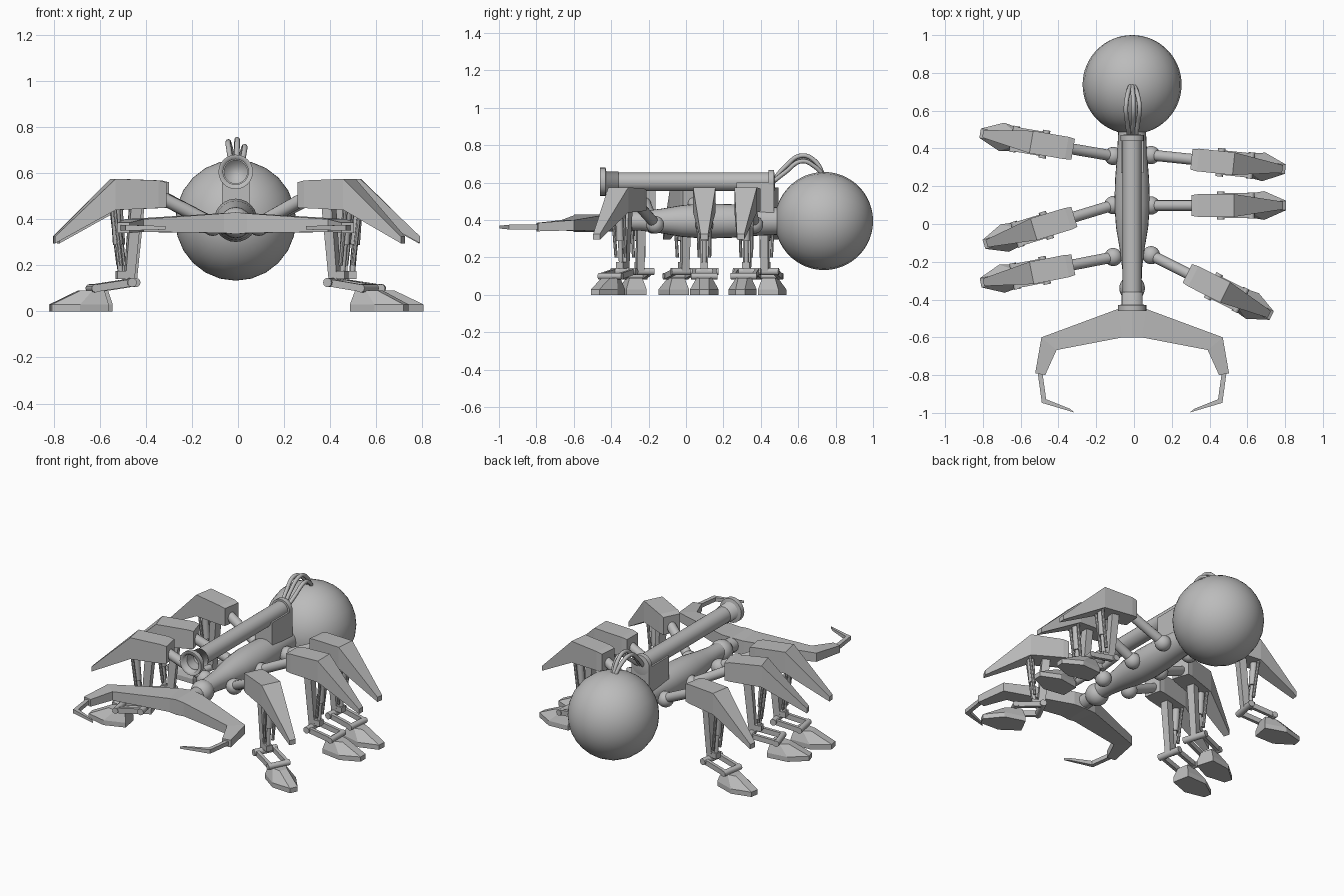
import bpy, bmesh, math
from mathutils import Matrix, Vector

cube = bpy.data.objects.get("Cube")
if cube:
    bpy.data.objects.remove(cube, do_unlink=True)

grey = bpy.data.materials.new("plain_grey")
grey.use_nodes = True
grey.diffuse_color = (0.5, 0.5, 0.5, 1)
grey.node_tree.nodes["Principled BSDF"].inputs["Base Color"].default_value = (0.5, 0.5, 0.5, 1)

CX = -0.01  # centre line of the body
HOME = Matrix.Translation((CX, 0, 0))


def finish(name, bm, matrix, smooth):
    bmesh.ops.recalc_face_normals(bm, faces=bm.faces)
    mesh = bpy.data.meshes.new(name)
    bm.to_mesh(mesh)
    bm.free()
    mesh.materials.append(grey)
    if smooth:
        mesh.shade_smooth()
        mesh.set_sharp_from_angle(angle=math.radians(35))
    obj = bpy.data.objects.new(name, mesh)
    obj.matrix_world = matrix
    bpy.context.collection.objects.link(obj)
    return obj


def loft(name, rings, matrix=HOME, smooth=False):
    """Skin a row of closed rings and cap both ends."""
    bm = bmesh.new()
    rows = [[bm.verts.new(p) for p in ring] for ring in rings]
    n = len(rows[0])
    for a, b in zip(rows, rows[1:]):
        for i in range(n):
            j = (i + 1) % n
            bm.faces.new((a[i], a[j], b[j], b[i]))
    bm.faces.new(rows[0])
    bm.faces.new(rows[-1])
    return finish(name, bm, matrix, smooth)


def turned(name, profile, z, sides=24):
    """Solid of revolution along y from (radius, y) pairs."""
    angles = [math.tau * i / sides for i in range(sides)]
    rings = [[(r * math.cos(a), y, z + r * math.sin(a)) for a in angles] for r, y in profile]
    return loft(name, rings, smooth=True)


def rod(name, p, q, r, matrix=HOME, sides=12):
    p, q = Vector(p), Vector(q)
    d = q - p
    bm = bmesh.new()
    place = Matrix.Translation((p + q) / 2) @ d.to_track_quat('Z', 'Y').to_matrix().to_4x4()
    bmesh.ops.create_cone(bm, cap_ends=True, segments=sides, radius1=r, radius2=r,
                          depth=d.length, matrix=place)
    return finish(name, bm, matrix, True)


def ball(name, centre, r, matrix=HOME, seg=16, rings=12):
    bm = bmesh.new()
    place = Matrix.Translation(centre) @ Matrix.Rotation(math.pi / 2, 4, 'X')
    bmesh.ops.create_uvsphere(bm, u_segments=seg, v_segments=rings, radius=r, matrix=place)
    obj = finish(name, bm, matrix, True)
    obj.data.shade_smooth()
    return obj


def box(name, x, y, z, matrix=HOME):
    ring = [(x[0], y[0]), (x[1], y[0]), (x[1], y[1]), (x[0], y[1])]
    return loft(name, [[(a, b, h) for a, b in ring] for h in z], matrix)


# Body, head and rear globe
turned("body", [(0.05, -0.34), (0.052, -0.24), (0.066, -0.13), (0.085, -0.02), (0.094, 0.1),
                (0.09, 0.24), (0.08, 0.36), (0.072, 0.52)], 0.395)
ball("head", (0, -0.34, 0.385), 0.068)
rod("neck", (0, -0.34, 0.385), (0, -0.47, 0.385), 0.045)
ball("rear_globe", (0, 0.738, 0.395), 0.262, seg=24, rings=32)

# Cannon with open muzzle, its mount and hoses
turned("cannon", [(0.055, -0.46), (0.075, -0.46), (0.075, -0.43), (0.05, -0.425), (0.05, 0.44),
                  (0.062, 0.44), (0.062, 0.47), (0.03, 0.475)], 0.605)
muzzle = bpy.data.objects["cannon"]
bm = bmesh.new()
bm.from_mesh(muzzle.data)
mouth = min((f for f in bm.faces if len(f.verts) > 4), key=lambda f: f.calc_center_median().y)
deep = bmesh.ops.extrude_discrete_faces(bm, faces=[mouth])["faces"][0]
bmesh.ops.translate(bm, verts=deep.verts, vec=(0, 0.1, 0))
bm.to_mesh(muzzle.data)
bm.free()
box("cannon_mount", (-0.06, 0.06), (0.27, 0.47), (0.44, 0.6))

for i, (x, top) in enumerate([(-0.025, 0.735), (0.005, 0.745), (0.03, 0.715)]):
    curve = bpy.data.curves.new("hose", 'CURVE')
    curve.dimensions = '3D'
    curve.bevel_depth = 0.012
    curve.bevel_resolution = 2
    curve.resolution_u = 8
    path = [(x * 0.6, 0.46, 0.6), (x, 0.53, top - 0.06), (x * 1.3, 0.62, top),
            (x * 0.9, 0.69, top - 0.03), (x * 0.3, 0.735, 0.64)]
    spline = curve.splines.new('BEZIER')
    spline.bezier_points.add(len(path) - 1)
    for point, co in zip(spline.bezier_points, path):
        point.co = co
        point.handle_left_type = point.handle_right_type = 'AUTO'
    curve.materials.append(grey)
    hose = bpy.data.objects.new(f"hose_{i + 1}", curve)
    hose.matrix_world = HOME
    bpy.context.collection.objects.link(hose)

# Mandibles: stations of outer xy, inner xy, top and bottom
JAW = [((0, -0.44), (0, -0.6), 0.43, 0.335), ((0.075, -0.45), (0.05, -0.6), 0.425, 0.34),
       ((0.48, -0.6), (0.4, -0.667), 0.4, 0.345), ((0.513, -0.79), (0.46, -0.8), 0.385, 0.34)]
FANG = [((0.5, -0.785), (0.475, -0.785), 0.375, 0.35), ((0.478, -0.947), (0.455, -0.928), 0.375, 0.35),
        ((0.305, -0.998), (0.33, -0.978), 0.37, 0.355)]
for side, s in (("left", 1), ("right", -1)):
    for part, stations in (("mandible", JAW), ("fang", FANG)):
        loft(f"{side}_{part}", [[(s * o[0], o[1], t), (s * n[0], n[1], t),
                                 (s * n[0], n[1], b), (s * o[0], o[1], b)]
                                for o, n, t, b in stations])


# One leg, pointing along local x from its shoulder
def leg(name, x, y, degrees):
    m = Matrix.Translation((x, y, 0)) @ Matrix.Rotation(math.radians(degrees), 4, 'Z')
    ball(name + "_shoulder", (0, 0, 0.375), 0.048, m)
    rod(name + "_arm", (0, 0, 0.38), (0.25, 0, 0.505), 0.029, m)
    thigh = [(0.215, 0.56, 0.45, 0.055), (0.25, 0.568, 0.448, 0.06),
             (0.44, 0.575, 0.44, 0.06), (0.7, 0.325, 0.295, 0.02)]
    loft(name + "_thigh", [[(u, -w, t), (u, w, t), (u, w, b), (u, -w, b)]
                           for u, t, b, w in thigh], m)
    shin = [(0.34, 0.46, 0.024), (0.37, 0.125, 0.02)]
    loft(name + "_shin", [[(u - w, -w, z), (u + w, -w, z), (u + w, w, z), (u - w, w, z)]
                          for u, z, w in shin], m)
    rod(name + "_piston_sleeve", (0.43, 0, 0.46), (0.418, 0, 0.29), 0.021, m)
    rod(name + "_piston_rod", (0.418, 0, 0.3), (0.405, 0, 0.15), 0.012, m)
    box(name + "_piston_foot", (0.365, 0.425), (-0.02, 0.02), (0.14, 0.175), m)
    rod(name + "_ankle_pin", (0.37, -0.075, 0.125), (0.37, 0.075, 0.125), 0.02, m)
    rod(name + "_toe_pin", (0.53, -0.07, 0.1), (0.53, 0.07, 0.1), 0.018, m)
    for tag, s in (("a", 1), ("b", -1)):
        rod(name + "_strut_" + tag, (0.44, s * 0.035, 0.45), (0.41, s * 0.028, 0.2), 0.009, m, 8)
        loft(name + "_link_" + tag, [[(u, s * 0.045, z - 0.016), (u, s * 0.065, z - 0.016),
                                      (u, s * 0.065, z + 0.016), (u, s * 0.045, z + 0.016)]
                                     for u, z in ((0.365, 0.125), (0.53, 0.1))], m)
    sole = [(0.47, 0.055), (0.6, 0.076), (0.715, 0.025)]
    top = [(0.485, 0.035), (0.54, 0.042), (0.59, 0.025)]
    loft(name + "_foot", [[(u, -w, z) for u, w in ring] + [(u, w, z) for u, w in reversed(ring)]
                          for ring, z in ((sole, 0), (sole, 0.03), (top, 0.09))], m)


# Left legs on +x, right legs on -x, each with its own swing
for name, x, y, degrees in [("left_back_leg", 0.09, 0.365, -6), ("left_middle_leg", 0.09, 0.098, 0),
                            ("left_front_leg", 0.09, -0.165, -26.6),
                            ("right_back_leg", -0.11, 0.36, 170.3),
                            ("right_middle_leg", -0.11, 0.1, 196.9),
                            ("right_front_leg", -0.11, -0.175, 191)]:
    leg(name, x, y, degrees)
